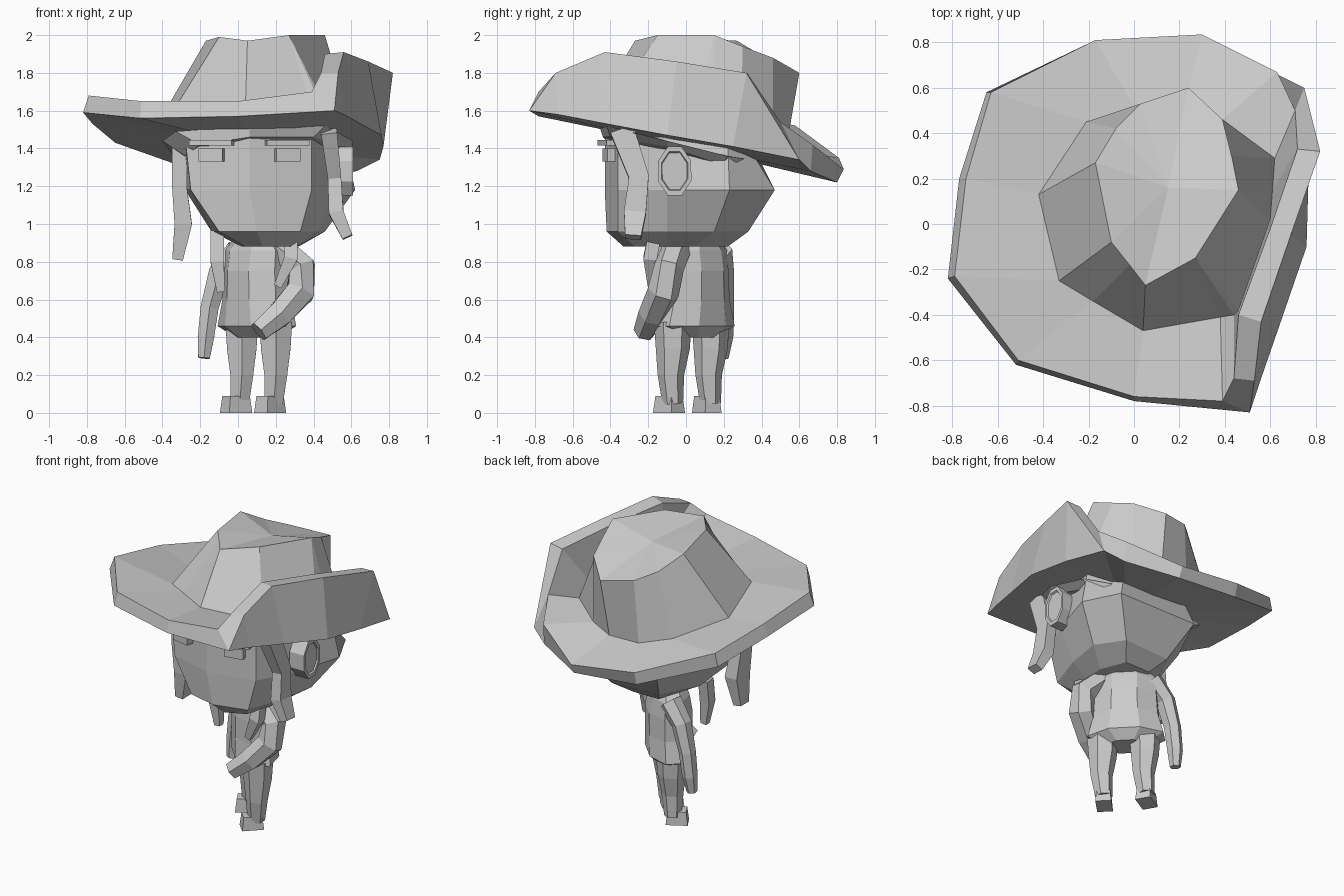
import bpy
import bmesh
from math import cos, sin, pi, radians
from mathutils import Vector, Matrix

default_cube = bpy.data.objects.get("Cube")
if default_cube:
    bpy.data.objects.remove(default_cube, do_unlink=True)

# One plain material for everything
grey = bpy.data.materials.new("plain grey")
grey.use_nodes = True
colour = (0.6, 0.6, 0.6, 1)
grey.diffuse_color = colour
grey.node_tree.nodes["Principled BSDF"].inputs["Base Color"].default_value = colour


def finish(bm, name):
    """Clean a bmesh and turn it into a flat shaded object."""
    bmesh.ops.remove_doubles(bm, verts=bm.verts, dist=0.0005)
    bmesh.ops.recalc_face_normals(bm, faces=bm.faces)
    mesh = bpy.data.meshes.new(name)
    bm.to_mesh(mesh)
    bm.free()
    mesh.materials.append(grey)
    obj = bpy.data.objects.new(name, mesh)
    bpy.context.collection.objects.link(obj)
    return obj


def loft(name, rings, start=None, end=None):
    """Skin closed rings of points; each end is an n-gon or a fan to a point."""
    bm = bmesh.new()
    loops = [[bm.verts.new(p) for p in ring] for ring in rings]
    count = len(loops[0])
    for low, high in zip(loops, loops[1:]):
        for i in range(count):
            j = (i + 1) % count
            bm.faces.new((low[i], low[j], high[j], high[i]))
    for loop, tip in ((loops[0], start), (loops[-1], end)):
        if tip is None:
            bm.faces.new(loop)
        else:
            centre = bm.verts.new(tip)
            for i in range(count):
                bm.faces.new((loop[i], loop[(i + 1) % count], centre))
    return finish(bm, name)


def tube(name, path, radii, sides=6, flat=1.0):
    """Faceted limb along a path, with a radius at each point."""
    points = [Vector(p) for p in path]
    rings = []
    for i, point in enumerate(points):
        before, after = points[max(i - 1, 0)], points[min(i + 1, len(points) - 1)]
        along = (after - before).normalized()
        across = Vector((0, 1, 0)).cross(along).normalized()
        other = along.cross(across)
        angles = [2 * pi * (k + 0.5) / sides for k in range(sides)]
        rings.append([point + radii[i] * (across * cos(a) + other * sin(a) * flat)
                      for a in angles])
    return loft(name, rings)


def block(name, centre, size, turn=0, taper=1.0):
    """Box turned about the vertical, with an optionally narrowed top."""
    bm = bmesh.new()
    bmesh.ops.create_cube(bm, size=1)
    for v in bm.verts:
        if v.co.z > 0:
            v.co.x *= taper
            v.co.y *= taper
    place = (Matrix.Translation(centre) @ Matrix.Rotation(radians(turn), 4, "Z")
             @ Matrix.Diagonal((*size, 1)))
    bmesh.ops.transform(bm, matrix=place, verts=bm.verts)
    return finish(bm, name)


# Hat: outer rim edge, with one side folded up against the crown
rim_outer = [(-.82, -.24, 1.59), (-.77, .2, 1.53), (-.65, .58, 1.43), (-.17, .79, 1.26),
             (.3, .8, 1.22), (.63, .66, 1.28), (.75, .6, 1.34), (.82, .32, 1.8),
             (.69, -.05, 1.86), (.56, -.43, 1.91), (.53, -.69, 1.8), (.51, -.83, 1.6),
             (0, -.78, 1.57), (-.52, -.62, 1.56)]
rim_inner = [(-.79, -.23, 1.68), (-.74, .2, 1.61), (-.63, .58, 1.52), (-.17, .81, 1.35),
             (.3, .835, 1.29), (.63, .67, 1.42), (.71, .5, 1.54), (.72, .33, 1.79),
             (.6, -.02, 1.85), (.46, -.4, 1.9), (.44, -.68, 1.8), (.39, -.78, 1.7),
             (0, -.76, 1.65), (-.51, -.6, 1.65)]
crown_base = [(-.33, -.25, 1.62), (-.42, .13, 1.54), (-.21, .45, 1.46), (0, .52, 1.4),
              (.22, .53, 1.4), (.39, .46, 1.42), (.62, .29, 1.46), (.61, .15, 1.5),
              (.6, .02, 1.53), (.46, -.38, 1.63), (.44, -.4, 1.63), (.38, -.41, 1.63),
              (.04, -.47, 1.64), (-.18, -.34, 1.63)]
crown_top = [(-.1, -.08, 1.99), (-.17, .27, 1.97), (-.08, .42, 1.88), (.03, .53, 1.83),
             (.24, .6, 1.8), (.39, .46, 1.88), (.43, .3, 1.94), (.46, .15, 2),
             (.46, .15, 2), (.27, -.15, 2), (.27, -.15, 2), (.27, -.15, 2),
             (.05, -.27, 1.97), (-.02, -.18, 1.98)]
# Lower crease of the folded side
fold = {7: (.77, .25, 1.41), 8: (.76, -.1, 1.47), 9: (.65, -.42, 1.53), 10: (.56, -.68, 1.58)}
crease = [fold.get(i, p) for i, p in enumerate(rim_outer)]
loft("hat", [crease, rim_outer, rim_inner, crown_base, crown_top],
     start=(.08, 0, 1.41), end=(.15, .16, 1.93))

# Head: stacked outlines, turned slightly to one side
outlines = {
    0.88: [(.04, -.28), (.13, -.33), (.26, -.27), (.31, -.1), (.32, .05), (.25, .22), (.06, .22), (.02, 0)],
    0.96: [(-.1, -.37), (.1, -.42), (.33, -.36), (.42, -.1), (.46, .15), (.34, .33), (-.01, .31), (-.14, .05)],
    1.18: [(-.25, -.34), (.06, -.43), (.39, -.36), (.52, -.1), (.62, .23), (.5, .47), (-.1, .47), (-.28, .1)],
    1.46: [(-.28, -.33), (.06, -.43), (.39, -.36), (.5, -.1), (.56, .22), (.33, .3), (-.1, .33), (-.32, 0)],
}
loft("head", [[(x, y, z) for x, y in ring] for z, ring in outlines.items()])

# Hair band sloping out from the head to the hat
loft("hair_band", [
    [(-.28, -.28, 1.36), (-.2, -.4, 1.42), (.06, -.44, 1.46), (.4, -.4, 1.46),
     (.55, -.1, 1.41), (.56, .2, 1.31), (.25, .38, 1.28), (-.25, .28, 1.31)],
    [(-.4, -.2, 1.44), (-.33, -.36, 1.49), (.06, -.46, 1.52), (.46, -.42, 1.52),
     (.61, -.1, 1.44), (.6, .22, 1.36), (.25, .4, 1.33), (-.34, .25, 1.36)]])

# Eyes and brows
for side, x, turn in (("right", -.14, -12), ("left", .26, 12)):
    block(side + "_eye", (x, -.4, 1.365), (.13, .06, .07), turn)
    block(side + "_brow", (x, -.41, 1.43), (.23, .07, .03), turn)

# Ear
ear_steps = ((-.08, 1), (.03, 1), (.03, .8), (.02, .75))
loft("left_ear", [[(.58 + dx, -.06 + r * .095 * cos(k * pi / 4 + .4), 1.28 + r * .14 * sin(k * pi / 4 + .4))
                   for k in range(8)] for dx, r in ear_steps])

# Hair locks beside the face and strands on the chest
tube("right_hair_lock", [(-.31, -.17, 1.42), (-.31, -.17, 1.2), (-.29, -.15, 1), (-.32, -.15, .81)],
     [.055, .055, .065, .04], sides=4, flat=1.6)
tube("left_hair_lock", [(.48, -.34, 1.5), (.51, -.25, 1.25), (.52, -.27, 1.06), (.58, -.28, .93)],
     [.06, .05, .055, .04], sides=4, flat=1.5)
tube("right_chest_strand", [(-.11, -.06, .96), (-.11, -.08, .8), (-.09, -.08, .64)],
     [.05, .05, .03], sides=4)
tube("left_chest_strand", [(.28, -.17, .92), (.28, -.19, .82), (.21, -.18, .67)],
     [.05, .05, .03], sides=4)

# Torso: octagonal sections turned toward one side
twist = Matrix.Translation((.1, .045, 0)) @ Matrix.Rotation(radians(-46), 4, "Z")
sections = [(.4, .14, .09), (.46, .26, .15), (.6, .22, .15), (.75, .21, .15), (.86, .21, .13), (.94, .13, .1)]
loft("torso", [[twist @ Vector((w * cos((k + .5) * pi / 4), d * sin((k + .5) * pi / 4), z))
                for k in range(8)] for z, w, d in sections])

# Arms
tube("left_arm", [(.22, -.05, .87), (.34, -.09, .77), (.33, -.12, .64), (.22, -.18, .52), (.11, -.22, .43)],
     [.08, .08, .085, .075, .06])
tube("right_arm", [(0, .17, .86), (-.1, .19, .74), (-.15, .2, .56), (-.17, .2, .4), (-.18, .19, .29)],
     [.075, .065, .055, .05, .035])

# Legs and feet
for side, x, y, turn in (("right", .02, .13, -60), ("left", .2, -.07, -45)):
    tube(side + "_leg", [(x, y, .48), (x, y, .34), (x, y - .01, .2), (x - .01, y, .05)],
         [.1, .09, .07, .055])
    block(side + "_foot", (x - .03, y - .02, .045), (.1, .14, .09), turn, taper=.85)
